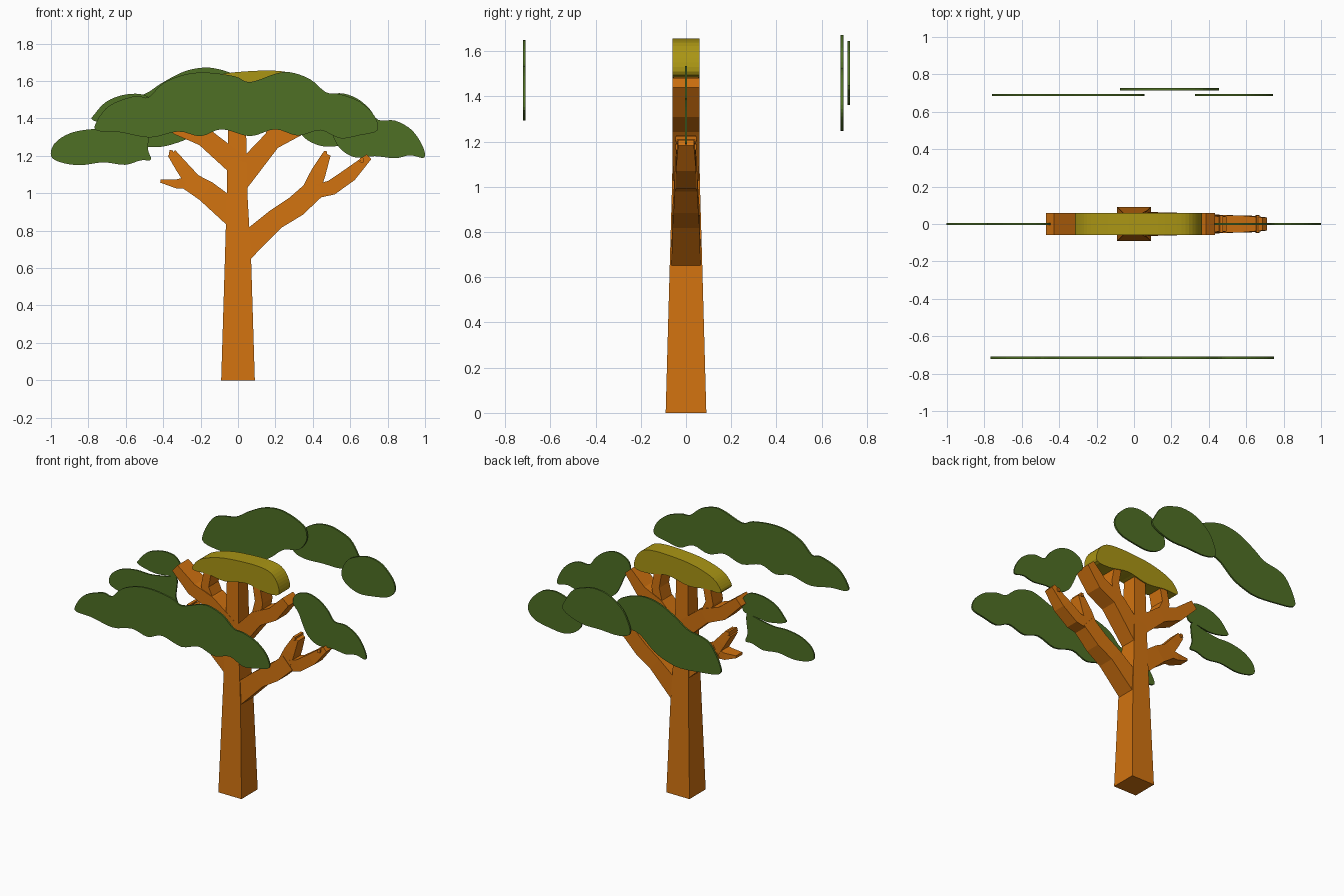
import bpy, bmesh
from mathutils import Vector


def material(name, rgb):
    m = bpy.data.materials.new(name)
    m.diffuse_color = (*rgb, 1)
    return m


BARK = material("orange bark", (0.64, 0.17, 0.005))
LEAF = material("leaf green", (0.078, 0.162, 0.018))
CROWN = material("olive yellow", (0.40, 0.30, 0.007))


def finish(name, bm, mat):
    bmesh.ops.recalc_face_normals(bm, faces=bm.faces)
    me = bpy.data.meshes.new(name)
    bm.to_mesh(me)
    bm.free()
    me.materials.append(mat)
    ob = bpy.data.objects.new(name, me)
    bpy.context.collection.objects.link(ob)
    return ob


def skin(bm, rings):
    """Join rings of vertices and cap both ends."""
    n = len(rings[0])
    for a, b in zip(rings, rings[1:]):
        for i in range(n):
            j = (i + 1) % n
            bm.faces.new((a[i], a[j], b[j], b[i]))
    bm.faces.new(rings[0])
    bm.faces.new(rings[-1])


def slab(name, outline, y, thick, mat, steps=4):
    """Rounded outline in x-z, extruded along y."""
    pts, n = [], len(outline)
    for i in range(n):
        a, b, c, d = (Vector(outline[(i + k) % n]) for k in (-1, 0, 1, 2))
        for s in range(steps):
            t = s / steps
            pts.append(0.5 * (2 * b + (c - a) * t + (2 * a - 5 * b + 4 * c - d) * t * t
                              + (3 * b - a - 3 * c + d) * t ** 3))
    bm = bmesh.new()
    rings = [[bm.verts.new((p.x, y + s * thick / 2, p.y)) for p in pts] for s in (-1, 1)]
    skin(bm, rings)
    return finish(name, bm, mat)


def limb(name, path):
    """Square-section limb through points (x, z, half width, half depth)."""
    bm = bmesh.new()
    rings = []
    for i, (x, z, w, d) in enumerate(path):
        p, q = path[max(i - 1, 0)], path[min(i + 1, len(path) - 1)]
        t = Vector((q[0] - p[0], q[1] - p[1])).normalized()
        nx, nz = t.y * w, -t.x * w
        rings.append([bm.verts.new((x + s * nx, u * d, z + s * nz))
                      for s, u in ((-1, -1), (1, -1), (1, 1), (-1, 1))])
    skin(bm, rings)
    return finish(name, bm, BARK)


# Trunk
limb("trunk", [(0, 0, .09, .09), (0, .65, .07, .072), (-.005, 1.0, .055, .062),
               (-.005, 1.5, .045, .052)])

# Lower limbs, each forking into two tips
limb("lower_right_branch", [(0, .68, .07, .065), (.2, .86, .055, .06), (.31, .93, .058, .055),
                            (.42, 1.03, .055, .05)])
limb("lower_right_upper_tip", [(.38, .99, .05, .048), (.43, 1.11, .04, .046),
                               (.475, 1.21, .022, .04)])
limb("lower_right_outer_tip", [(.38, 1.0, .035, .047), (.5, 1.03, .04, .047),
                               (.6, 1.1, .038, .045), (.7, 1.195, .018, .035)])
limb("lower_left_branch", [(0, .87, .07, .06), (-.17, 1.01, .058, .056),
                           (-.27, 1.07, .05, .05)])
limb("lower_left_upper_tip", [(-.23, 1.05, .045, .05), (-.3, 1.14, .035, .046),
                              (-.355, 1.215, .025, .04)])
limb("lower_left_outer_tip", [(-.24, 1.06, .035, .048), (-.33, 1.05, .024, .045),
                              (-.415, 1.065, .008, .035)])

# Upper limbs reaching the crown
limb("upper_left_branch", [(0, 1.15, .06, .058), (-.18, 1.3, .05, .06), (-.32, 1.355, .045, .06),
                           (-.45, 1.47, .032, .06)])
limb("upper_left_inner_fork", [(-.18, 1.3, .035, .055), (-.22, 1.4, .03, .055),
                               (-.2, 1.5, .028, .055)])
limb("upper_right_branch", [(0, 1.07, .065, .058), (.18, 1.28, .05, .06), (.31, 1.345, .045, .06),
                            (.41, 1.46, .032, .06)])
limb("upper_right_inner_fork", [(.17, 1.26, .035, .055), (.2, 1.4, .03, .055),
                                (.18, 1.51, .028, .055)])

# Small twig stubs on the branch tips
for i, (x, z) in enumerate(((-.36, 1.205), (.465, 1.2), (.66, 1.165))):
    limb("twig_%d" % (i + 1), [(x, z, .01, .048), (x + .003, z + .025, .009, .045)])

# Thick crown in the middle
slab("crown", [(-.31, 1.495), (-.29, 1.55), (-.23, 1.595), (-.1, 1.635), (.05, 1.652),
               (.2, 1.655), (.295, 1.635), (.35, 1.57), (.355, 1.495), (.25, 1.485),
               (.1, 1.51), (-.06, 1.48), (-.2, 1.495)], 0, .12, CROWN)

# Thin foliage plates
slab("front_foliage", [
    (-.755, 1.335), (-.755, 1.385), (-.685, 1.47), (-.55, 1.52), (-.48, 1.513), (-.4, 1.588),
    (-.283, 1.635), (-.16, 1.645), (-.016, 1.625), (.064, 1.594), (.198, 1.638), (.278, 1.647),
    (.385, 1.61), (.47, 1.54), (.545, 1.53), (.65, 1.49), (.727, 1.417), (.745, 1.337),
    (.65, 1.31), (.545, 1.294), (.44, 1.337), (.32, 1.308), (.198, 1.342), (.064, 1.305),
    (-.086, 1.342), (-.2, 1.305), (-.32, 1.33), (-.47, 1.298), (-.63, 1.326)],
    -.715, .012, LEAF)
slab("back_left_foliage", [
    (-.745, 1.285), (-.745, 1.36), (-.68, 1.47), (-.61, 1.508), (-.5, 1.53), (-.406, 1.59),
    (-.29, 1.65), (-.18, 1.672), (-.09, 1.66), (-.01, 1.63), (.045, 1.59), (.052, 1.51),
    (-.01, 1.43), (-.125, 1.40), (-.24, 1.308), (-.34, 1.265), (-.44, 1.246), (-.594, 1.258)],
    .69, .012, LEAF)
slab("back_middle_foliage", [
    (-.072, 1.40), (-.05, 1.49), (0, 1.565), (.1, 1.628), (.2, 1.645), (.28, 1.63),
    (.37, 1.59), (.43, 1.505), (.448, 1.43), (.31, 1.372), (.158, 1.368), (.015, 1.364)],
    .72, .012, LEAF)
slab("back_right_foliage", [
    (.325, 1.345), (.345, 1.42), (.39, 1.475), (.49, 1.518), (.57, 1.522), (.645, 1.495),
    (.72, 1.42), (.742, 1.345), (.69, 1.285), (.57, 1.258), (.46, 1.25), (.37, 1.285)],
    .69, .012, LEAF)
slab("left_lower_foliage", [
    (-1, 1.2), (-.98, 1.267), (-.9, 1.32), (-.79, 1.342), (-.68, 1.34), (-.56, 1.36),
    (-.475, 1.37), (-.482, 1.24), (-.465, 1.18), (-.52, 1.176), (-.604, 1.152),
    (-.72, 1.165), (-.845, 1.15), (-.95, 1.166)], 0, .01, LEAF)
slab("left_upper_foliage", [
    (-.775, 1.39), (-.765, 1.425), (-.7, 1.492), (-.6, 1.528), (-.5, 1.525), (-.445, 1.47),
    (-.45, 1.385), (-.54, 1.37), (-.65, 1.36)], 0, .01, LEAF)
slab("right_foliage", [
    (.43, 1.44), (.455, 1.505), (.54, 1.535), (.63, 1.51), (.7, 1.455), (.75, 1.392),
    (.84, 1.388), (.93, 1.337), (.988, 1.25), (.995, 1.19), (.92, 1.203), (.84, 1.187),
    (.733, 1.198), (.626, 1.192), (.55, 1.235), (.51, 1.30), (.475, 1.38)], 0, .01, LEAF)
